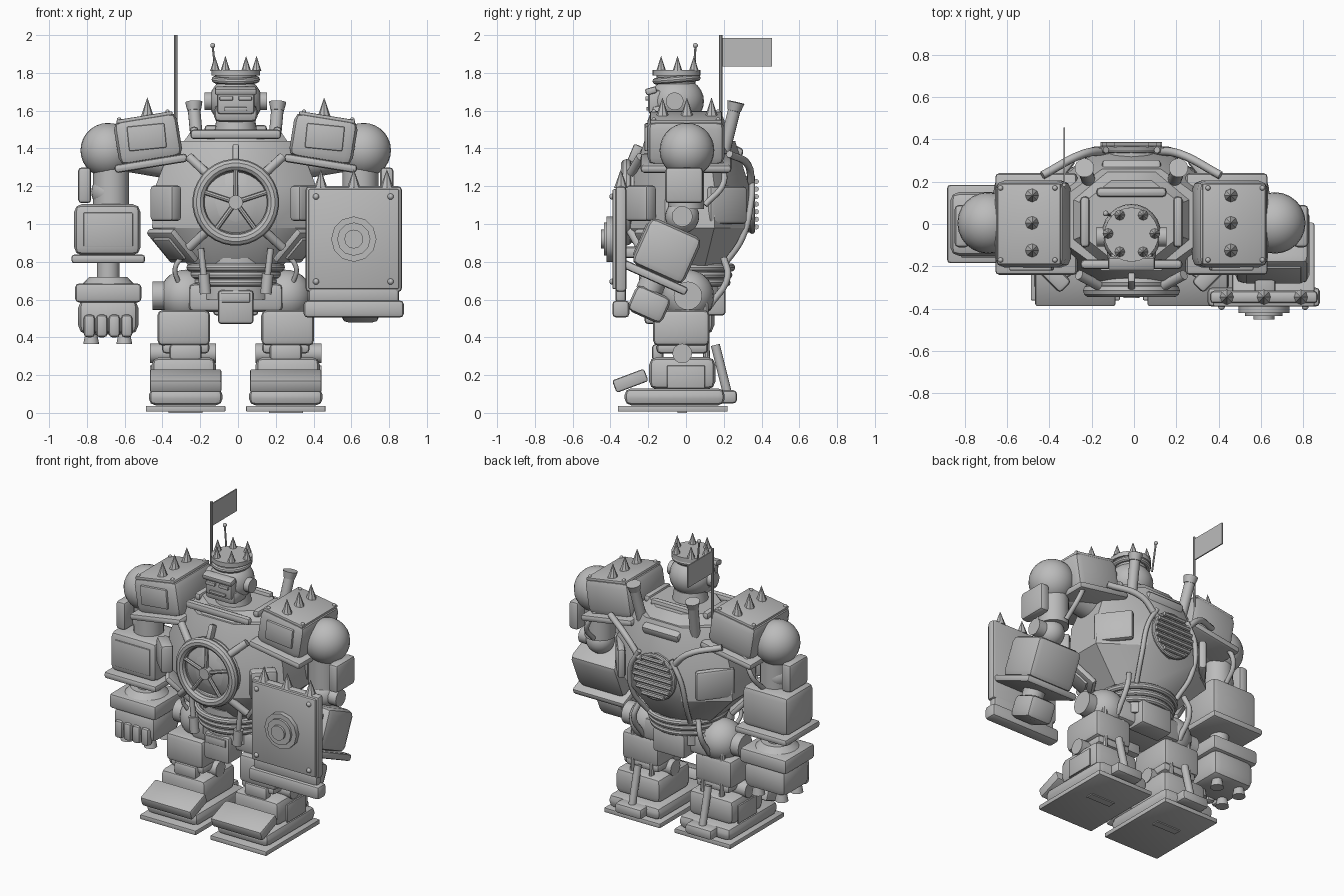
import bpy, bmesh
from math import pi, sin, cos, radians
from mathutils import Matrix, Vector, Euler

if "Cube" in bpy.data.objects:
    bpy.data.objects.remove(bpy.data.objects["Cube"])

metal = bpy.data.materials.new("plain grey metal")
metal.use_nodes = True
GREY = (0.5, 0.5, 0.5, 1)
metal.diffuse_color = GREY
metal.node_tree.nodes["Principled BSDF"].inputs["Base Color"].default_value = GREY
parts = []
CENTRE = Matrix.Translation((-0.012, 0, 0))   # body axis
WORLD = Matrix()


def frame(loc, rot=(0, 0, 0)):
    return Matrix.Translation(loc) @ Euler(rot).to_matrix().to_4x4()


def add(name, data, matrix):
    ob = bpy.data.objects.new(name, data)
    bpy.context.scene.collection.objects.link(ob)
    ob.matrix_world = CENTRE @ matrix
    data.materials.append(metal)
    parts.append(ob)
    return ob


def mesh(name, bm, matrix):
    bmesh.ops.recalc_face_normals(bm, faces=bm.faces)
    me = bpy.data.meshes.new(name)
    bm.to_mesh(me)
    bm.free()
    return add(name, me, matrix)


def box(name, size, loc, rot=(0, 0, 0), bevel=0.02, m=WORLD):
    bm = bmesh.new()
    bmesh.ops.create_cube(bm, size=1, matrix=Matrix.Diagonal((*size, 1)))
    if bevel:
        bmesh.ops.bevel(bm, geom=bm.edges[:], offset=min(bevel, min(size) * 0.4),
                        segments=2, profile=0.5, affect='EDGES', clamp_overlap=True)
    return mesh(name, bm, m @ frame(loc, rot))


def rod(name, p, q, r, r2=None, seg=16, m=WORLD):
    p, q = Vector(p), Vector(q)
    bm = bmesh.new()
    bmesh.ops.create_cone(bm, cap_ends=True, segments=seg, radius1=r,
                          radius2=r if r2 is None else r2, depth=(q - p).length)
    turn = (q - p).to_track_quat('Z', 'Y').to_matrix().to_4x4()
    return mesh(name, bm, m @ Matrix.Translation((p + q) / 2) @ turn)


def spike(name, p, h=0.09, r=0.03, m=WORLD):
    rod(name, p, Vector(p) + Vector((0, 0, h)), r, 0, 8, m)


def ball(name, r, loc, scale=(1, 1, 1), m=WORLD):
    bm = bmesh.new()
    bmesh.ops.create_uvsphere(bm, u_segments=24, v_segments=14, radius=r)
    return mesh(name, bm, m @ frame(loc) @ Matrix.Diagonal((*scale, 1)))


def rings(name, profile, sides, loc=(0, 0, 0), rot=(0, 0, 0), closed=False):
    # stack of elliptical loops: (height, x radius, y radius)
    bm = bmesh.new()
    loops = [[bm.verts.new((rx * cos(2 * pi * (i + .5) / sides),
                            ry * sin(2 * pi * (i + .5) / sides), z))
              for i in range(sides)] for z, rx, ry in profile]
    pairs = list(zip(loops, loops[1:])) + ([(loops[-1], loops[0])] if closed else [])
    for a, b in pairs:
        for i in range(sides):
            j = (i + 1) % sides
            bm.faces.new((a[i], a[j], b[j], b[i]))
    if not closed:
        bm.faces.new(loops[0])
        bm.faces.new(loops[-1])
    return mesh(name, bm, frame(loc, rot))


def torus(name, big, small, loc, rot=(0, 0, 0)):
    prof = [(small * sin(k * pi / 5), big + small * cos(k * pi / 5),
             big + small * cos(k * pi / 5)) for k in range(10)]
    return rings(name, prof, 32, loc, rot, True)


def pipe(name, pts, r):
    cu = bpy.data.curves.new(name, 'CURVE')
    cu.dimensions, cu.bevel_depth, cu.bevel_resolution = '3D', r, 2
    cu.resolution_u, cu.use_fill_caps = 6, True
    sp = cu.splines.new('BEZIER')
    sp.bezier_points.add(len(pts) - 1)
    for bp, p in zip(sp.bezier_points, pts):
        bp.co = p
        bp.handle_left_type = bp.handle_right_type = 'AUTO'
    return add(name, cu, WORLD)


# Torso: eight-sided hull with a round belly
rings("torso_hull", [(.78, .27, .21), (.98, .48, .34), (1.2, .46, .34), (1.44, .36, .26)],
      8, (0, .02, 0))
ball("belly", .35, (0, -.02, 1.115), (1, .83, .96))
for s in (-1, 1):
    box("front_side_panel", (.08, .17, .19), (s * .37, -.24, 1.11), (0, 0, s * -pi / 4))
    box("rear_side_panel", (.05, .25, .2), (s * .355, .215, 1.1), (0, 0, s * radians(38)))
    box("lower_armour", (.04, .24, .23), (s * .335, -.13, .885), (0, s * .78, s * -.6))
    box("lower_armour_inset", (.02, .15, .15), (s * .35, -.14, .87), (0, s * .78, s * -.6), .006)

# Front wheel hatch
face = (pi / 2, 0, 0)
torus("hatch_wheel", .198, .032, (0, -.315, 1.115), face)
torus("hatch_seat", .19, .03, (0, -.275, 1.115), face)
rod("hatch_hub", (0, -.26, 1.115), (0, -.35, 1.115), .038)
for k in range(5):
    a = pi / 2 + k * 2 * pi / 5
    rod("hatch_spoke", (0, -.325, 1.115), (.2 * cos(a), -.32, 1.115 + .2 * sin(a)), .013, seg=8)
for k in range(4):
    a = pi / 4 + k * pi / 2
    rod("hatch_lug", (.22 * cos(a), -.29, 1.115 + .22 * sin(a)),
        (.35 * cos(a), -.24, 1.115 + .34 * sin(a)), .024, seg=12)
box("hatch_latch", (.035, .05, .1), (0, -.27, 1.37), (-.4, 0, 0), .01)

# Back vent with ribs
rod("vent_body", (0, .28, 1.105), (0, .36, 1.105), .15, seg=12)
torus("vent_rim", .142, .016, (0, .35, 1.105), face)
for k in range(-3, 4):
    w = (.145 ** 2 - (k * .04) ** 2) ** .5
    rod("vent_rib", (-w, .372, 1.105 + k * .04), (w, .372, 1.105 + k * .04), .014, seg=8)
box("back_hump", (.28, .13, .08), (0, .235, 1.385), (-.45, 0, 0))

# Collar, stacks and pipes
rings("collar_base", [(1.42, .31, .26), (1.5, .25, .2)], 8, (0, .02, 0))
box("collar_bar_back", (.33, .045, .05), (0, .15, 1.5))
box("collar_bar_front", (.48, .045, .05), (0, -.19, 1.475))
for s in (-1, 1):
    box("collar_bar_side", (.045, .24, .05), (s * .22, .01, 1.49))
    rod("exhaust_stack", (s * .2, .2, 1.38), (s * .22, .255, 1.6), .033)
    rod("exhaust_tip", (s * .22, .255, 1.6), (s * .222, .265, 1.645), .036, .046)
    pipe("shoulder_pipe", [(s * .12, .345, 1.2), (s * .23, .33, 1.31), (s * .42, .23, 1.37)], .02)
    pipe("spine_pipe", [(s * .12, .35, 1.25), (s * .19, .345, 1.12), (s * .2, .3, .93), (s * .16, .2, .78)], .016)
    pipe("waist_pipe", [(s * .22, .2, .82), (s * .25, .22, .72), (s * .25, .12, .56)], .018)
    pipe("arm_hose", [(s * .56, .18, 1.34), (s * .62, .2, 1.22), (s * .64, .1, 1.1)], .016)
    rod("waist_piston", (s * .16, -.22, .63), (s * .17, -.22, .735), .03)
    rod("waist_piston_rod", (s * .168, -.22, .72), (s * .185, -.22, .87), .017)
    pipe("hip_hose", [(s * .27, -.12, .84), (s * .32, -.12, .77), (s * .3, -.08, .68)], .013)

# Head and crown
rod("neck", (0, -.03, 1.48), (0, -.03, 1.57), .115, .1, 20)
ball("head", .145, (0, -.05, 1.65), (.97, 1, .9))
box("jaw", (.23, .15, .09), (0, -.11, 1.585), bevel=.03)
box("face_plate", (.2, .08, .13), (0, -.16, 1.645))
box("brow", (.22, .06, .035), (0, -.185, 1.705), (.25, 0, 0), .01)
for s in (-1, 1):
    rod("ear_disc", (s * .11, -.06, 1.65), (s * .165, -.06, 1.65), .047)
    box("eye_slit", (.07, .02, .022), (s * .05, -.205, 1.665), bevel=.004)
box("mouth_bar", (.12, .02, .018), (0, -.2, 1.61), bevel=.004)
rod("crown_base", (0, -.05, 1.72), (0, -.05, 1.8), .095, .11, 24)
torus("crown_lower_ring", .11, .018, (0, -.05, 1.765), (.08, 0, 0))
rod("crown_band", (0, -.05, 1.785), (0, -.05, 1.815), .128, seg=24)
for k in range(6):
    spike("crown_spike", (.11 * cos(k * pi / 3), -.045 + .1 * sin(k * pi / 3), 1.81), .08, .026)
rod("antenna", (-.1, .04, 1.74), (-.122, .05, 1.94), .006, seg=8)
ball("antenna_tip", .013, (-.122, .05, 1.945))

# Flag
rod("flag_pole", (-.318, .185, 1.42), (-.318, .185, 2), .009, seg=8)
box("flag", (.008, .27, .15), (-.318, .32, 1.91), bevel=0)

# Waist and pelvis
rod("waist_core", (0, 0, .6), (0, 0, .82), .21, seg=24)
for z, r in ((.69, .215), (.73, .225), (.77, .24)):
    torus("waist_ring", r, .022, (0, 0, z))
box("hip_block", (.5, .28, .15), (0, 0, .61), bevel=.03)
box("front_pelvis_guard", (.19, .16, .18), (0, -.14, .56))
box("front_pelvis_plate", (.15, .012, .05), (0, -.222, .61), bevel=.003)
box("rear_pelvis_guard", (.24, .14, .17), (0, .14, .6))


# Arms share one forearm built along a local axis
def forearm(m):
    ball("elbow_ball", .09, (0, 0, 0), m=m)
    box("forearm_armour", (.35, .3, .27), (-.005, 0, -.2), bevel=.04, m=m)
    box("forearm_flange", (.39, .37, .045), (0, 0, -.355), bevel=.015, m=m)
    box("forearm_plate", (.26, .012, .18), (0, -.152, -.2), bevel=.004, m=m)


for s in (-1, 1):
    side = "left" if s > 0 else "right"
    # Shoulder pad, tilted outward
    pad = frame((s * .468, 0, 1.44), (0, s * .16, 0))
    box(side + "_shoulder_pad", (.34, .41, .24), (s * -.005, 0, .01), bevel=.045, m=pad)
    box(side + "_pad_flange", (.39, .48, .045), (0, 0, -.12), m=pad)
    box(side + "_pad_top_plate", (.3, .38, .02), (s * -.005, 0, .125), bevel=.006, m=pad)
    box(side + "_pad_front_panel", (.2, .03, .13), (0, -.205, .02), (0, s * -.06, 0), .008, pad)
    for y in (-.125, .005, .135):
        spike(side + "_pad_spike", (s * .468, y, 1.57), .1, .034)
    for x in (-.13, .13):
        for y in (-.17, .17):
            ball(side + "_pad_rivet", .012, (x, y, .135), m=pad)
    rod(side + "_shoulder_axle", (s * .3, 0, 1.32), (s * .65, 0, 1.38), .09)
    ball(side + "_shoulder_ball", .145, (s * .677, .005, 1.39))
    rod(side + "_upper_arm", (s * .66, 0, 1.08), (s * .66, 0, 1.32), .095, seg=20)
    box(side + "_upper_arm_guard", (.07, .2, .19), (s * .8, -.01, 1.205))

    # Leg
    x = s * .265
    ball(side + "_thigh_ball", .138, (x, .01, .62))
    rod(side + "_thigh_disc", (x + s * .1, .01, .62), (x + s * .175, .01, .62), .075, seg=20)
    box(side + "_shin", (.28, .3, .19), (x + s * .01, -.025, .45), bevel=.03)
    box(side + "_shin_band", (.25, .27, .06), (x, -.02, .345))
    box(side + "_shin_front", (.17, .06, .09), (x, -.15, .32))
    rod(side + "_ankle_disc", (x - s * .16, -.02, .315), (x + s * .19, -.02, .315), .052)
    box(side + "_ankle_block", (.34, .35, .17), (x + s * .01, -.02, .21), bevel=.04)
    box(side + "_ankle_plate", (.012, .2, .12), (x + s * .184, 0, .19), bevel=.003)
    box(side + "_foot", (.39, .53, .09), (x, -.06, .085), bevel=.035)
    box(side + "_toe_cap", (.38, .18, .07), (x, -.295, .17), (.36, 0, 0), .012)
    box(side + "_sole", (.42, .58, .03), (x, -.07, .022), bevel=.004)
    box(side + "_sole_inset", (.18, .05, .008), (x, -.02, .004), bevel=0)
    box(side + "_heel", (.2, .11, .07), (x, .215, .085))
    rod(side + "_heel_piston", (x, .22, .1), (x, .155, .36), .024)
    for dx in (-.07, .07):
        rod(side + "_calf_rod", (x + dx, .11, .25), (x + dx, .1, .6), .018, seg=10)

# Right forearm and fist hang straight down
R = frame((-.675, 0, 1.17))
forearm(R)
rod("right_wrist", (0, 0, -.5), (0, 0, -.36), .06, m=R)
rod("right_wrist_cuff", (0, 0, -.5), (0, 0, -.45), .15, .1, 20, R)
box("right_hand_cuff", (.35, .32, .1), (0, 0, -.535), m=R)
box("right_palm", (.32, .3, .19), (0, 0, -.66), bevel=.05, m=R)
for k in range(4):
    box("right_finger", (.06, .06, .12), (-.1 + k * .066, -.14, -.71), m=R)
for x in (-.09, .085):
    for y in (-.08, .08):
        rod("right_knuckle_stud", (x, y, -.745), (x, y, -.805), .03, .042, 12, R)

# Left forearm reaches forward to the shield
L = frame((.67, -.02, 1.04), (-.42, 0, 0))
forearm(L)
rod("left_elbow_disc", (.05, 0, 0), (.13, 0, 0), .055, m=L)
rod("left_wrist", (0, 0, -.44), (0, 0, -.34), .07, m=L)
box("left_fist", (.2, .2, .15), (.66, -.195, .575), (-.42, 0, 0), .035)
box("shield_strut", (.1, .16, .06), (.63, -.27, .85))

# Shield
S = frame((.625, -.345, .92))
box("shield_plate", (.51, .06, .56), (0, 0, 0), m=S)
box("shield_face", (.48, .03, .53), (0, -.03, 0), bevel=.01, m=S)
box("shield_bottom_bar", (.53, .09, .09), (0, 0, -.37), m=S)
box("shield_lower_plate", (.48, .055, .1), (0, 0, -.29), m=S)
for r, d in ((.12, .075), (.088, .09), (.05, .105)):
    rod("shield_boss", (0, 0, 0), (0, -d, 0), r, seg=12, m=S)
for x in (-.175, 0, .175):
    spike("shield_spike", (x, 0, .27), .1, .036, S)
for x in (-.2, .195):
    for z in (-.225, .225):
        ball("shield_rivet", .016, (x, -.045, z), m=S)

# Smooth shading with sharp edges kept
bpy.ops.object.select_all(action='DESELECT')
for ob in parts:
    if ob.type == 'MESH':
        ob.select_set(True)
        bpy.context.view_layer.objects.active = ob
bpy.ops.object.shade_smooth_by_angle(angle=radians(35))
